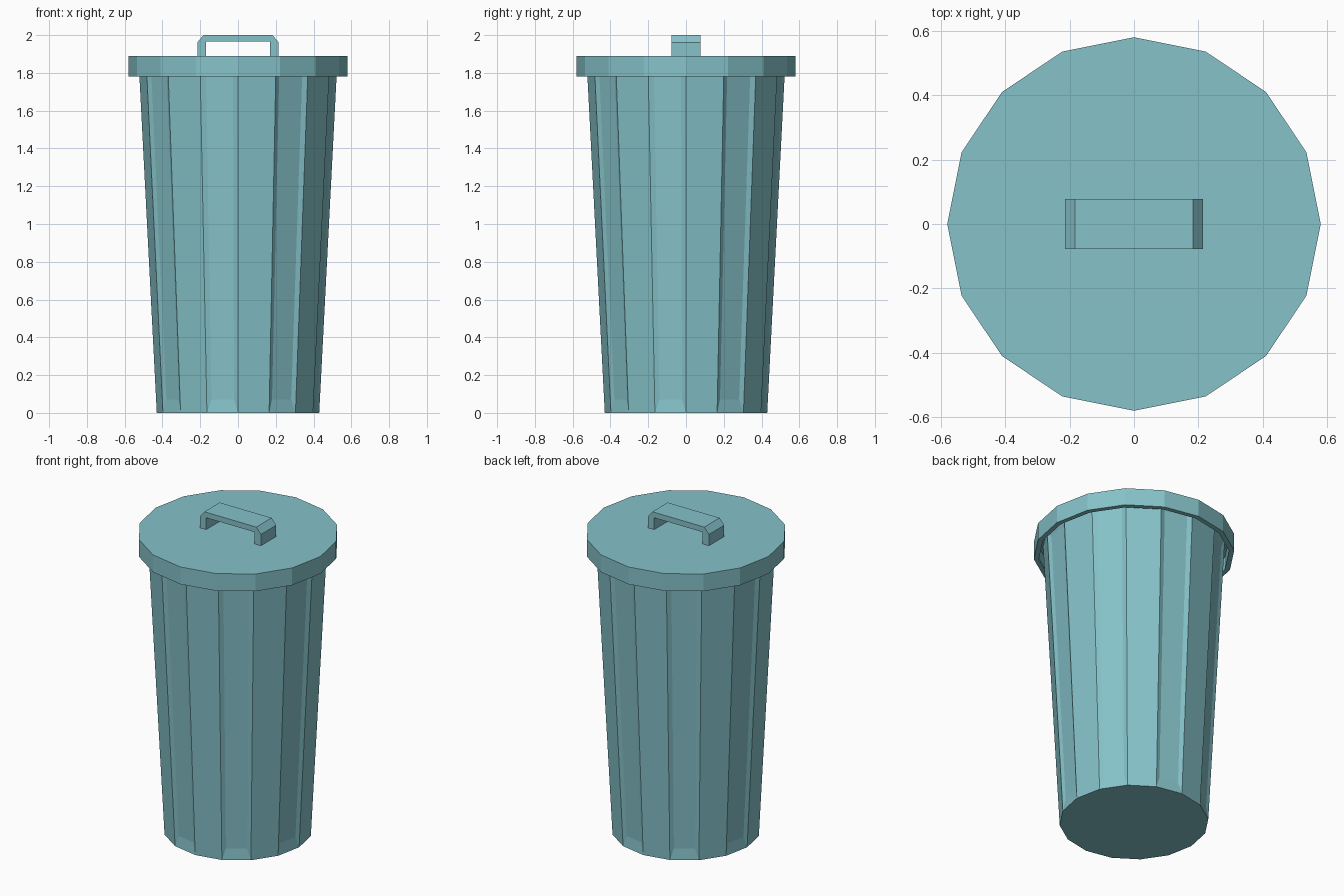
import bpy, bmesh
from math import cos, sin, tau
from mathutils import Vector

SIDES = 16
old = bpy.data.objects.get("Cube")
if old:
    bpy.data.objects.remove(old, do_unlink=True)

# Single painted colour
teal = bpy.data.materials.new("dusty_teal")
teal.use_nodes = True
colour = (0.235, 0.54, 0.585, 1)
teal.diffuse_color = colour
bsdf = next(n for n in teal.node_tree.nodes if n.type == 'BSDF_PRINCIPLED')
bsdf.inputs["Base Color"].default_value = colour
bsdf.inputs["Roughness"].default_value = 0.8


def finish(bm, name):
    bmesh.ops.recalc_face_normals(bm, faces=bm.faces)
    mesh = bpy.data.meshes.new(name)
    bm.to_mesh(mesh)
    bm.free()
    mesh.materials.append(teal)
    obj = bpy.data.objects.new(name, mesh)
    bpy.context.collection.objects.link(obj)
    return obj


def lathe(bm, profile):
    """Rings of vertices from (radius, z) pairs, closed at both ends."""
    rings = [[bm.verts.new((r * cos(tau * i / SIDES), r * sin(tau * i / SIDES), z))
              for i in range(SIDES)] for r, z in profile]
    walls = []
    for low, high in zip(rings, rings[1:]):
        for i in range(SIDES):
            j = (i + 1) % SIDES
            walls.append(bm.faces.new((low[i], low[j], high[j], high[i])))
    bm.faces.new(rings[0][::-1])
    bm.faces.new(rings[-1])
    return walls


def recess(bm, face, side, bottom, top, depth):
    """Replace a wall by a sunken panel with sloping borders."""
    outer = list(face.verts)
    a, b, c, d = (v.co.copy() for v in outer)
    sink = (b - a).cross(d - a).normalized() * -depth
    bm.faces.remove(face)
    inner = []
    for u, v in ((side, bottom), (1 - side, bottom), (1 - side, top), (side, top)):
        inner.append(bm.verts.new(a.lerp(b, u).lerp(d.lerp(c, u), v) + sink))
    bm.faces.new(inner)
    for i in range(4):
        j = (i + 1) % 4
        bm.faces.new((outer[i], outer[j], inner[j], inner[i]))


# Tapered bin body with a sunken panel on every other side
bm = bmesh.new()
walls = lathe(bm, [(0.43, 0), (0.526, 1.86)])
for wall in walls[1::2]:
    recess(bm, wall, 0.14, 0.038, 0.965, 0.01)
finish(bm, "bin_body")

# Lid with an overhanging hollow rim
bm = bmesh.new()
lathe(bm, [(0.55, 1.86), (0.55, 1.78), (0.58, 1.78), (0.58, 1.89)])
finish(bm, "lid")

# Bracket handle with chamfered corners, extruded front to back
half = [(0.17, 1.89), (0.215, 1.89), (0.215, 1.962), (0.183, 2.0)]
outline = half + [(-x, z) for x, z in reversed(half)] + [(-0.17, 1.965), (0.17, 1.965)]
bm = bmesh.new()
side = bm.faces.new([bm.verts.new((x, -0.077, z)) for x, z in outline])
ext = bmesh.ops.extrude_face_region(bm, geom=[side])
moved = [g for g in ext["geom"] if isinstance(g, bmesh.types.BMVert)]
bmesh.ops.translate(bm, verts=moved, vec=Vector((0, 0.154, 0)))
finish(bm, "lid_handle")
